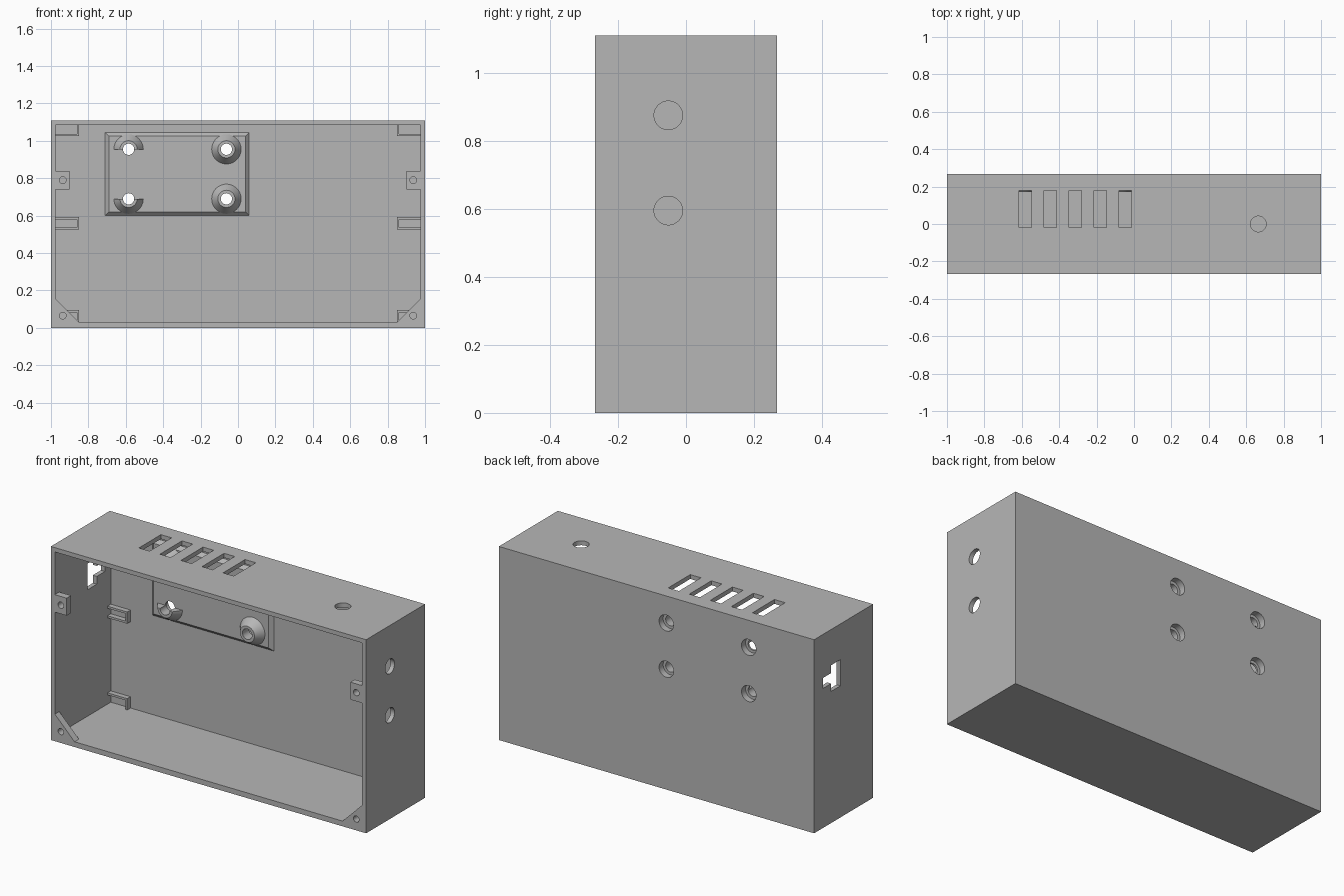
import bpy, bmesh, math
from mathutils import Matrix

if "Cube" in bpy.data.objects:
    bpy.data.objects.remove(bpy.data.objects["Cube"], do_unlink=True)

grey = bpy.data.materials.new("plain grey")
grey.use_nodes = True
grey.diffuse_color = (0.47, 0.47, 0.47, 1)
grey.node_tree.nodes["Principled BSDF"].inputs["Base Color"].default_value = (0.47, 0.47, 0.47, 1)

FRONT, BACK, HEIGHT = -0.267, 0.267, 1.11
IN_X, IN_Z0, IN_Z1, IN_Y = 0.975, 0.03, 1.085, 0.24   # cavity limits
PAD_Y, BOSS_Y = 0.22, 0.172                           # pad face and boss tip


def finish(name, bm):
    bmesh.ops.recalc_face_normals(bm, faces=bm.faces)
    me = bpy.data.meshes.new(name)
    bm.to_mesh(me)
    bm.free()
    me.materials.append(grey)
    ob = bpy.data.objects.new(name, me)
    bpy.context.collection.objects.link(ob)
    return ob


def box(name, x, y, z):
    bm = bmesh.new()
    bmesh.ops.create_cube(bm, size=1)
    for v in bm.verts:
        v.co = [(a + b) / 2 + c * (b - a) for c, (a, b) in zip(v.co, (x, y, z))]
    return finish(name, bm)


def prism(name, pts, y0, y1):
    """Extrude an x-z outline along y."""
    bm = bmesh.new()
    face = bm.faces.new([bm.verts.new((x, y0, z)) for x, z in pts])
    ext = bmesh.ops.extrude_face_region(bm, geom=[face])["geom"]
    bmesh.ops.translate(bm, vec=(0, y1 - y0, 0),
                        verts=[g for g in ext if isinstance(g, bmesh.types.BMVert)])
    return finish(name, bm)


def cone(name, axis, centre, length, r1, r2=None):
    """Cone or cylinder centred on a point, r1 at the low end of the axis."""
    bm = bmesh.new()
    bmesh.ops.create_cone(bm, cap_ends=True, segments=48, radius1=r1,
                          radius2=r1 if r2 is None else r2, depth=length)
    rot = {"X": Matrix.Rotation(math.pi / 2, 4, "Y"),
           "Y": Matrix.Rotation(-math.pi / 2, 4, "X"),
           "Z": Matrix.Identity(4)}[axis]
    bmesh.ops.transform(bm, matrix=Matrix.Translation(centre) @ rot, verts=bm.verts)
    return finish(name, bm)


def cut(ob, cutters):
    """Subtract the cutters, bake the result and remove them."""
    for c in cutters:
        c.hide_render = True
        m = ob.modifiers.new("cut", "BOOLEAN")
        m.operation, m.solver, m.object = "DIFFERENCE", "EXACT", c
    dg = bpy.context.evaluated_depsgraph_get()
    dg.update()
    me = bpy.data.meshes.new_from_object(ob.evaluated_get(dg))
    ob.modifiers.clear()
    ob.data = me
    for c in cutters:
        bpy.data.objects.remove(c, do_unlink=True)


def smooth(ob):
    bpy.ops.object.select_all(action="DESELECT")
    ob.select_set(True)
    bpy.context.view_layer.objects.active = ob
    bpy.ops.object.shade_smooth_by_angle(angle=math.radians(30))


BOSSES = [(x, z) for x in (-0.585, -0.062) for z in (0.955, 0.69)]


def screw_cutters(bosses):
    """Through hole plus wider bore from the back."""
    out = []
    for x, z in bosses:
        out.append(cone("hole_cutter", "Y", (x, 0.2, z), 0.3, 0.03))
        out.append(cone("bore_cutter", "Y", (x, 0.275, z), 0.09, 0.046))
    return out


# Open-fronted case with its holes
case = box("case", (-1, 1), (FRONT, BACK), (0, HEIGHT))
cutters = [box("cavity_cutter", (-IN_X, IN_X), (-0.4, IN_Y), (IN_Z0, IN_Z1))]
for i in range(5):                                     # top vents
    x = -0.615 + 0.1335 * i
    cutters.append(box("vent_cutter", (x, x + 0.068), (-0.02, 0.18), (1.0, 1.2)))
cutters.append(cone("top_hole_cutter", "Z", (0.665, 0, 1.1), 0.2, 0.042))
for z in (0.875, 0.595):                               # left side holes
    cutters.append(cone("side_hole_cutter", "X", (1, -0.052, z), 0.2, 0.042))
# stepped socket opening in the right side
cutters.append(box("socket_cutter", (-1.1, -0.9), (0.03, 0.113), (0.755, 0.905)))
cutters.append(box("socket_step_cutter", (-1.1, -0.9), (0.1, 0.186), (0.8, 0.86)))
cut(case, cutters + screw_cutters(BOSSES))
smooth(case)

# Raised mounting pad with sloped edges on the back wall
bm = bmesh.new()
rings = []
for y, inset in ((IN_Y + 0.003, 0), (IN_Y, 0), (PAD_Y, 0.02)):
    x0, x1, z0, z1 = -0.71 + inset, 0.06 - inset, 0.6 + inset, 1.045 - inset
    rings.append([bm.verts.new((x, y, z)) for x, z in ((x0, z0), (x1, z0), (x1, z1), (x0, z1))])
bm.faces.new(rings[0])
bm.faces.new(rings[-1])
for a, b in zip(rings, rings[1:]):
    for i in range(4):
        j = (i + 1) % 4
        bm.faces.new((a[i], a[j], b[j], b[i]))
pad = finish("mounting_pad", bm)
cut(pad, screw_cutters(BOSSES))
smooth(pad)

# Conical screw bosses; the pair on the right is cut to half cones
for x, z in BOSSES:
    half = x < -0.3
    boss = cone("half_boss" if half else "boss", "Y",
                (x, (BOSS_Y + PAD_Y + 0.002) / 2, z), PAD_Y + 0.002 - BOSS_Y, 0.046, 0.08)
    cutters = screw_cutters([(x, z)])
    if half:
        zr = (z - 0.2, z) if z > 0.8 else (z, z + 0.2)
        cutters.append(box("half_cutter", (x - 0.2, x + 0.2), (0.1, 0.3), zr))
    cut(boss, cutters)
    smooth(boss)

for s, side in ((-1, "right"), (1, "left")):
    # Screw lugs flush with the front rim
    corner = prism(side + "_corner_lug",
                   [(s * IN_X, IN_Z0), (s * 0.85, IN_Z0), (s * IN_X, 0.155)], FRONT, FRONT + 0.04)
    tab = prism(side + "_middle_lug",
                [(s * IN_X, 0.74), (s * 0.9, 0.74), (s * 0.9, 0.84), (s * IN_X, 0.84)],
                FRONT, FRONT + 0.04)
    for lug, z in ((corner, 0.065), (tab, 0.79)):
        cut(lug, [cone("lug_cutter", "Y", (s * 0.937, FRONT, z), 0.2, 0.018)])
        smooth(lug)

    # Low fences on the back wall, open towards the side wall
    t, tip = 0.012, 0.85
    for name, z0, z1, rails in (("lower", IN_Z0, 0.095, (0.095 - t,)),
                                ("middle", 0.525, 0.592, (0.525, 0.592 - t)),
                                ("upper", 1.025, IN_Z1, (1.025,))):
        pts = [(s * tip, z0), (s * (tip + t), z0), (s * (tip + t), z1), (s * tip, z1)]
        prism(f"{side}_{name}_fence_end", pts, 0.21, IN_Y)
        for z in rails:
            pts = [(s * (tip + t), z), (s * IN_X, z), (s * IN_X, z + t), (s * (tip + t), z + t)]
            prism(f"{side}_{name}_fence_rail", pts, 0.21, IN_Y)
